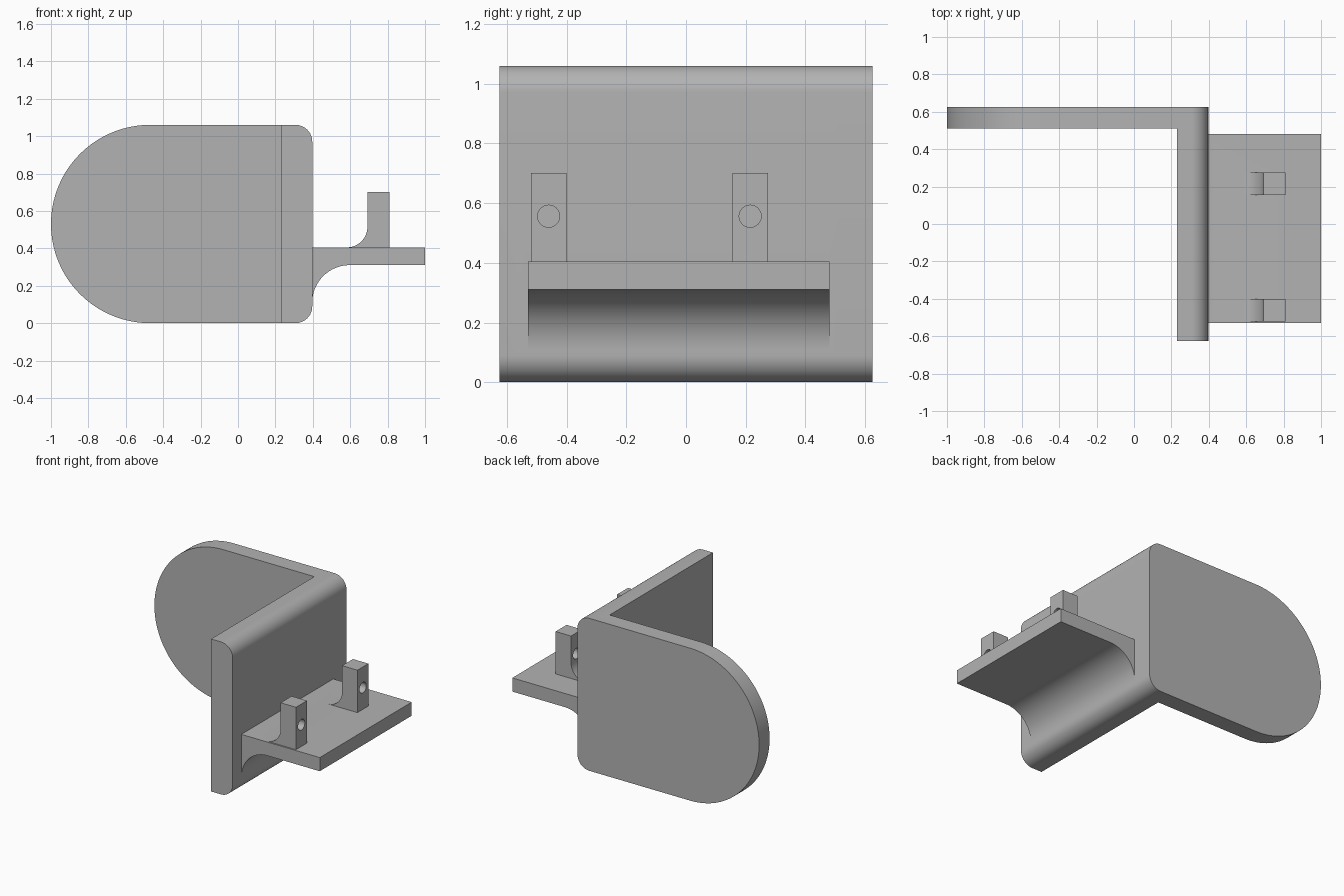
import bpy, bmesh, math
from mathutils import Matrix

if "Cube" in bpy.data.objects:
    bpy.data.objects.remove(bpy.data.objects["Cube"])

grey = bpy.data.materials.new("light_grey")
grey.diffuse_color = (0.45, 0.45, 0.45, 1)
grey.use_nodes = True
grey.node_tree.nodes["Principled BSDF"].inputs["Base Color"].default_value = grey.diffuse_color


def arc(cx, cz, r, a0, a1, n=16):
    """Points of an arc in the xz plane, angles in degrees."""
    return [(cx + r * math.cos(math.radians(a0 + (a1 - a0) * i / n)),
             cz + r * math.sin(math.radians(a0 + (a1 - a0) * i / n)))
            for i in range(n + 1)]


def finish(name, bm):
    bmesh.ops.recalc_face_normals(bm, faces=bm.faces)
    mesh = bpy.data.meshes.new(name)
    bm.to_mesh(mesh)
    bm.free()
    mesh.materials.append(grey)
    ob = bpy.data.objects.new(name, mesh)
    bpy.context.collection.objects.link(ob)
    return ob


def extrude(name, profile, y0, y1):
    """Solid from an xz profile swept from y0 to y1."""
    bm = bmesh.new()
    face = bm.faces.new([bm.verts.new((x, y0, z)) for x, z in profile])
    new = bmesh.ops.extrude_face_region(bm, geom=[face])["geom"]
    bmesh.ops.translate(bm, vec=(0, y1 - y0, 0),
                        verts=[v for v in new if isinstance(v, bmesh.types.BMVert)])
    return finish(name, bm)


def combine(base, other, operation):
    """Apply a boolean and discard the second solid."""
    mod = base.modifiers.new(operation, 'BOOLEAN')
    mod.operation, mod.object, mod.solver = operation, other, 'EXACT'
    bpy.context.view_layer.objects.active = base
    bpy.ops.object.modifier_apply(modifier=mod.name)
    bpy.data.objects.remove(other)


H, WALL_X, R = 1.06, 0.397, 0.09
rounded_edge = (arc(WALL_X - R, R, R, -90, 0)
                + arc(WALL_X - R, H - R, R, 0, 90))

# Back panel with a half-round end, and the side wall joined to it
bracket = extrude("corner_bracket",
                  rounded_edge + arc(-1 + H / 2, H / 2, H / 2, 90, 270, 64),
                  0.51, 0.625)
wall = extrude("side_wall", rounded_edge + [(0.23, H), (0.23, 0)], -0.625, 0.57)
combine(bracket, wall, 'UNION')

# Shelf with a concave fillet underneath
shelf = extrude("shelf",
                [(0.33, 0.405), (1, 0.405), (1, 0.31)]
                + arc(WALL_X + 0.2, 0.11, 0.2, 90, 180, 24) + [(0.33, 0.11)],
                -0.53, 0.48)
combine(bracket, shelf, 'UNION')

# Two drilled posts with a small fillet on the wall side
for y in (-0.46, 0.215):
    post = extrude("post",
                   [(0.81, 0.36), (0.81, 0.70), (0.692, 0.70)]
                   + arc(0.582, 0.515, 0.11, 0, -90) + [(0.582, 0.36)],
                   y - 0.06, y + 0.06)
    bm = bmesh.new()
    bmesh.ops.create_cone(bm, cap_ends=True, segments=32, radius1=0.037,
                          radius2=0.037, depth=0.3,
                          matrix=Matrix.Translation((0.75, y, 0.556))
                          @ Matrix.Rotation(math.pi / 2, 4, 'Y'))
    combine(post, finish("hole_cutter", bm), 'DIFFERENCE')
    combine(bracket, post, 'UNION')

bpy.ops.object.select_all(action='DESELECT')
bracket.select_set(True)
bpy.context.view_layer.objects.active = bracket
bpy.ops.object.shade_smooth_by_angle(angle=math.radians(30))
